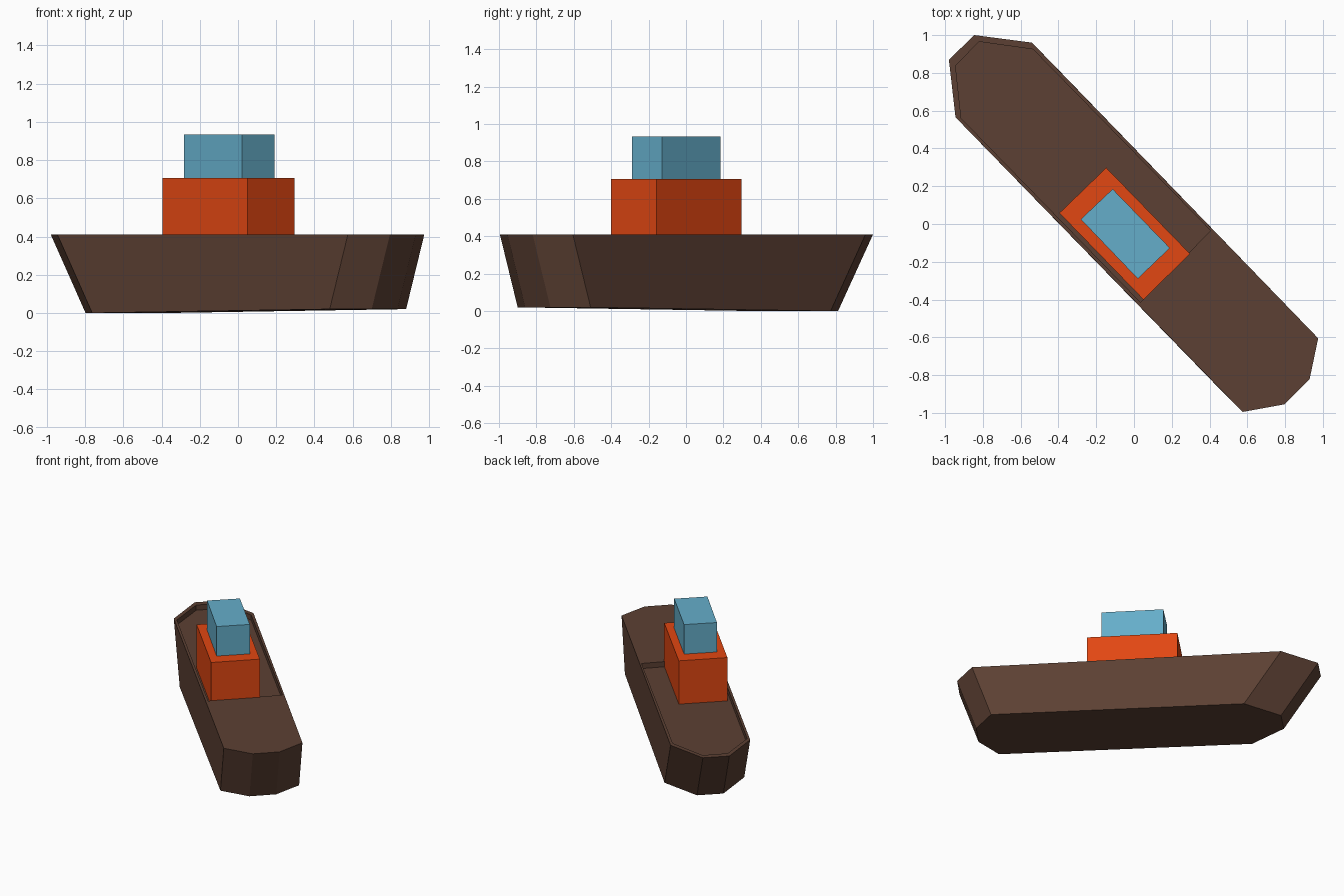
import bpy, bmesh

if "Cube" in bpy.data.objects:
    bpy.data.objects.remove(bpy.data.objects["Cube"])


def material(name, srgb):
    m = bpy.data.materials.new(name)
    lin = [((c / 255 + 0.055) / 1.055) ** 2.4 for c in srgb]
    m.diffuse_color = (*lin, 1)
    m.use_nodes = True
    m.node_tree.nodes["Principled BSDF"].inputs["Base Color"].default_value = m.diffuse_color
    return m


brown = material("hull brown", (92, 64, 51))
orange = material("cabin orange", (226, 71, 18))
blue = material("bridge blue", (101, 174, 202))


def finish(name, bm, mat):
    bmesh.ops.recalc_face_normals(bm, faces=bm.faces)
    me = bpy.data.meshes.new(name)
    bm.to_mesh(me)
    bm.free()
    me.materials.append(mat)
    bpy.context.collection.objects.link(bpy.data.objects.new(name, me))


def ring(bm, pts, z):
    return [bm.verts.new((x, y, z)) for x, y in pts]


def bridge(bm, a, b, closed=True):
    n = len(a)
    for i in range(n if closed else n - 1):
        j = (i + 1) % n
        bm.faces.new((a[i], a[j], b[j], b[i]))


def block(name, pts, z0, z1, mat):
    bm = bmesh.new()
    lo, hi = ring(bm, pts, z0), ring(bm, pts, z1)
    bridge(bm, lo, hi)
    bm.faces.new(lo)
    bm.faces.new(hi)
    finish(name, bm, mat)


# Hull: gunwale outline, both ends raked in towards the keel
TOP, WELL = 0.41, 0.37
stern = [(-0.54, 0.96), (-0.845, 1.0), (-0.98, 0.87), (-0.945, 0.565)]
bow = [(0.575, -0.995), (0.795, -0.955), (0.93, -0.82), (0.975, -0.605)]
bm = bmesh.new()
s_top, b_top = ring(bm, stern, TOP), ring(bm, bow, TOP)
s_low = ring(bm, [(x + 0.182, y - 0.187) for x, y in stern], 0.0)
b_low = ring(bm, [(x - 0.095, y + 0.095) for x, y in bow], 0.02)
bridge(bm, s_top + b_top, s_low + b_low)
bm.faces.new(s_low + b_low)

# Sunken aft well with thin rim, ending at a step to the foredeck
inner = [(0.405, -0.035), (-0.535, 0.925), (-0.82, 0.965),
         (-0.945, 0.838), (-0.915, 0.56), (0.035, -0.415)]
rim, floor = ring(bm, inner, TOP), ring(bm, inner, WELL)
bridge(bm, [b_top[3]] + s_top + [b_top[0]], rim, closed=False)
bm.faces.new(b_top + [rim[0], rim[5]])
bridge(bm, rim, floor)
bm.faces.new(floor)
finish("hull", bm, brown)

# Cabin and bridge on top of it
block("cabin", [(-0.395, 0.058), (-0.147, 0.298), (0.297, -0.158), (0.05, -0.4)],
      WELL, 0.705, orange)
block("bridge", [(-0.282, 0.025), (-0.113, 0.185), (0.19, -0.127), (0.02, -0.29)],
      0.705, 0.933, blue)
